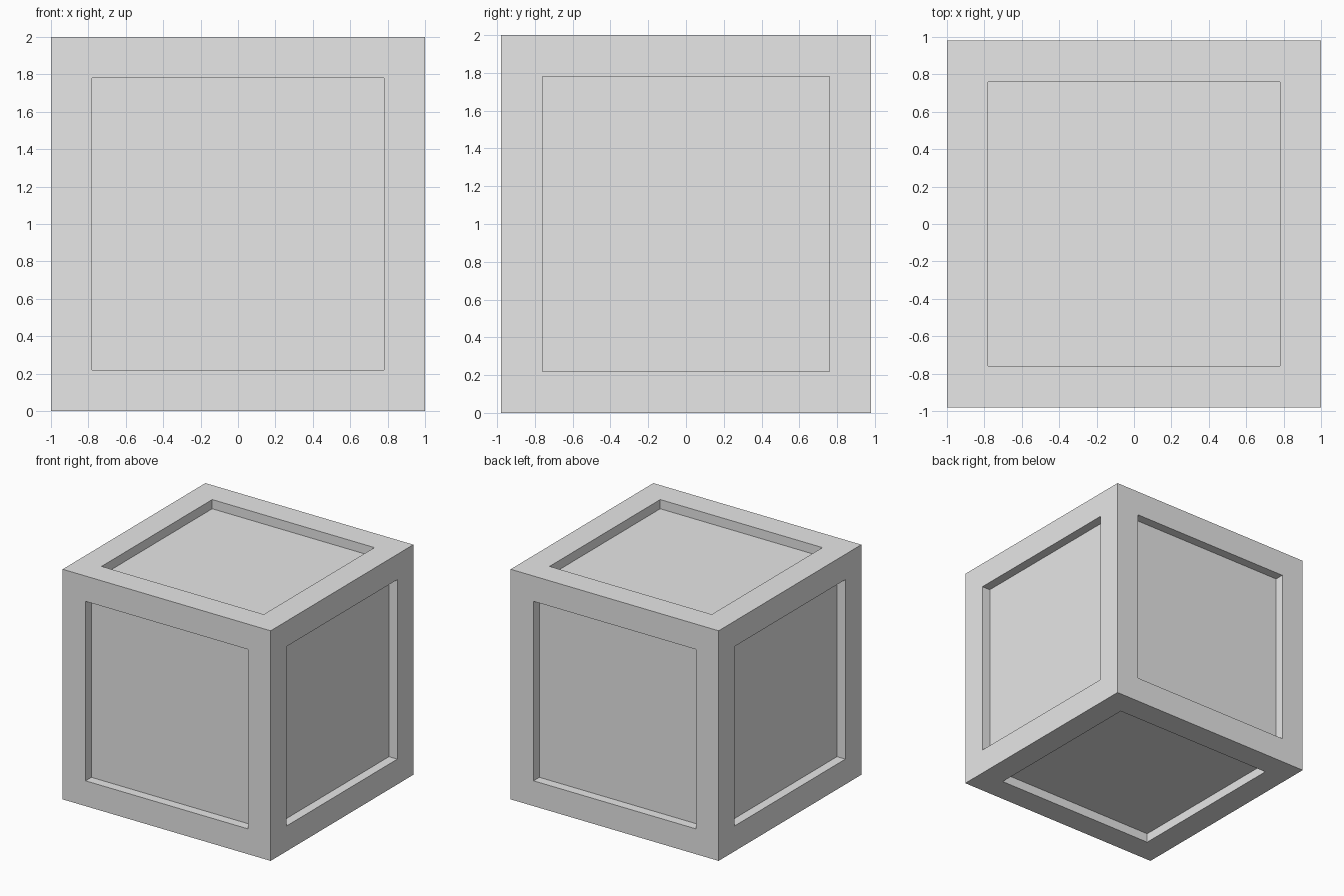
import bpy
import bmesh
from mathutils import Matrix, Vector

WIDTH, DEPTH, HEIGHT = 2.0, 1.96, 2.0
BORDER = 0.22
RECESS = 0.08

# Remove the default cube
default_cube = bpy.data.objects.get("Cube")
if default_cube:
    bpy.data.objects.remove(default_cube, do_unlink=True)


def make_material(name, colour):
    mat = bpy.data.materials.new(name)
    mat.use_nodes = True
    mat.diffuse_color = colour
    mat.node_tree.nodes["Principled BSDF"].inputs["Base Color"].default_value = colour
    return mat


# Crate body standing on the ground
bm = bmesh.new()
bmesh.ops.create_cube(bm, size=1.0)
bmesh.ops.scale(bm, vec=Vector((WIDTH, DEPTH, HEIGHT)), verts=bm.verts)
bmesh.ops.translate(bm, vec=Vector((0, 0, HEIGHT / 2)), verts=bm.verts)

# Frame border on all six sides, then sink each panel straight inwards
panels = list(bm.faces)
bmesh.ops.inset_individual(bm, faces=panels, thickness=BORDER, use_even_offset=True)
for panel in panels:
    inward = -panel.normal.copy()
    sunk = bmesh.ops.extrude_discrete_faces(bm, faces=[panel])["faces"][0]
    bmesh.ops.translate(bm, vec=inward * RECESS, verts=sunk.verts)
bmesh.ops.recalc_face_normals(bm, faces=bm.faces)

mesh = bpy.data.meshes.new("crate")
bm.to_mesh(mesh)
bm.free()
mesh.materials.append(make_material("light grey", (0.8, 0.8, 0.8, 1.0)))

crate = bpy.data.objects.new("crate", mesh)
bpy.context.collection.objects.link(crate)
